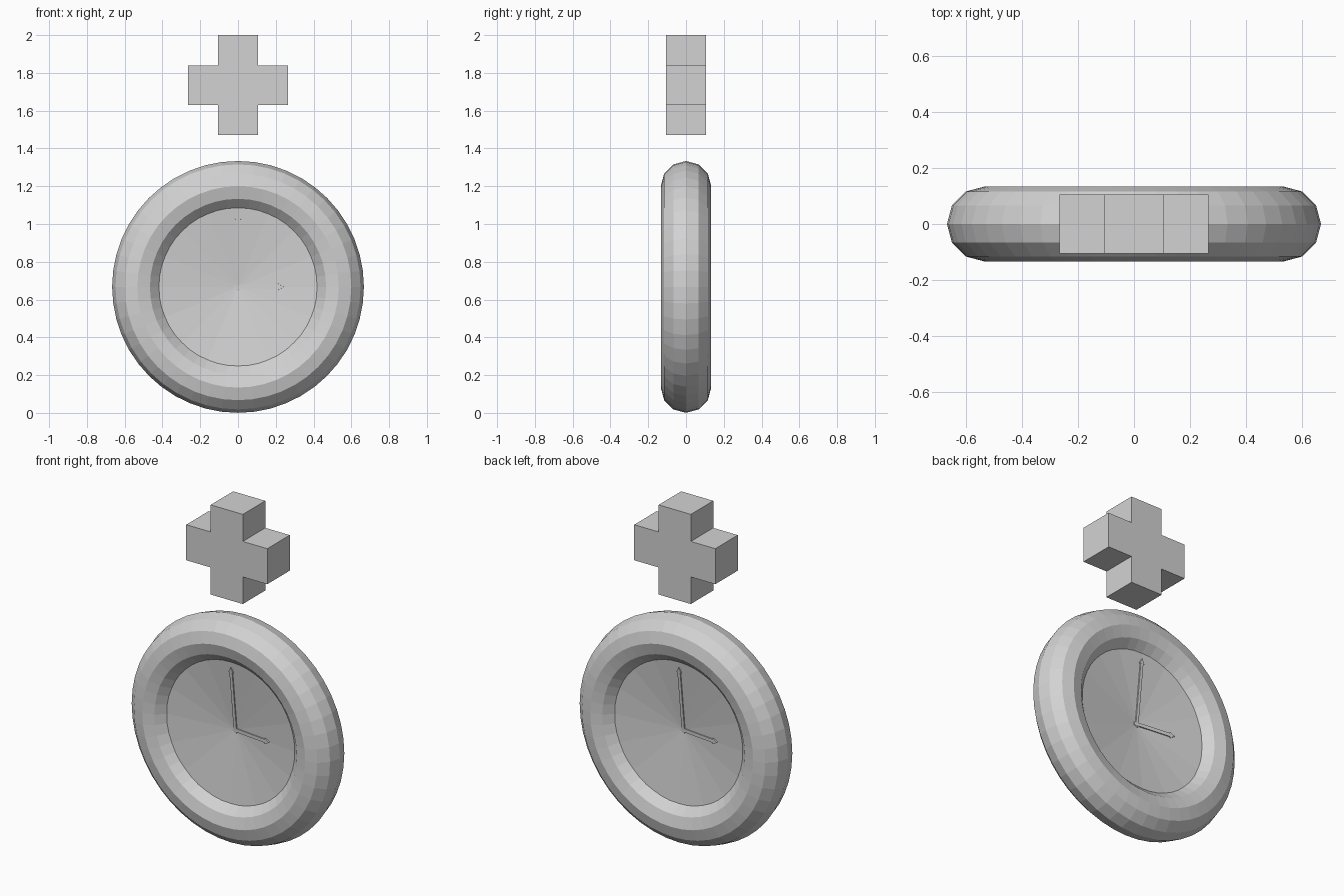
import bpy, bmesh, math
from mathutils import Matrix

cube = bpy.data.objects.get("Cube")
if cube:
    bpy.data.objects.remove(cube, do_unlink=True)

grey = bpy.data.materials.new("plain grey")
grey.use_nodes = True
colour = (0.65, 0.65, 0.65, 1)
grey.diffuse_color = colour
grey.node_tree.nodes["Principled BSDF"].inputs["Base Color"].default_value = colour

CENTRE = Matrix.Translation((0, 0, 0.667))
RING, TUBE = 0.533, 0.1335       # ring radius and tube radius
HUB, RIM, RIM_Y = 0.02, 0.44, 0.07
TILT = math.atan((RIM_Y - HUB) / RIM)


def finish(name, bm, matrix):
    bmesh.ops.recalc_face_normals(bm, faces=bm.faces)
    mesh = bpy.data.meshes.new(name)
    bm.to_mesh(mesh)
    bm.free()
    mesh.materials.append(grey)
    obj = bpy.data.objects.new(name, mesh)
    obj.matrix_world = matrix
    bpy.context.collection.objects.link(obj)
    return obj


def prism(name, outline, y0, y1, matrix):
    """Extrude an x-z outline from y0 to y1."""
    bm = bmesh.new()
    face = bm.faces.new([bm.verts.new((x, y0, z)) for x, z in outline])
    moved = bmesh.ops.extrude_face_region(bm, geom=[face], use_keep_orig=True)["geom"]
    for v in moved:
        if isinstance(v, bmesh.types.BMVert):
            v.co.y = y1
    return finish(name, bm, matrix)


def revolve(name, profile, steps, closed, matrix):
    """Spin an (r, y) profile about the y axis."""
    bm = bmesh.new()
    verts = [bm.verts.new((r, y, 0)) for r, y in profile]
    pairs = list(zip(verts, verts[1:] + verts[:1]))
    edges = [bm.edges.new(p) for p in (pairs if closed else pairs[:-1])]
    bmesh.ops.spin(bm, geom=verts + edges, cent=(0, 0, 0), axis=(0, 1, 0),
                   angle=math.tau, steps=steps)
    bmesh.ops.remove_doubles(bm, verts=bm.verts, dist=0.0005)
    return finish(name, bm, matrix)


# Thick faceted ring
tube = [(RING + TUBE * math.cos(a), TUBE * math.sin(a))
        for a in (math.tau * i / 12 for i in range(12))]
revolve("ring", tube, 48, True, CENTRE)

# Dished face, sunk towards the middle on both sides
dish = [(0, -HUB), (RIM, -RIM_Y), (RIM, RIM_Y), (0, HUB)]
revolve("dial", dish, 16, False, CENTRE)


# Arrow hands lying on the dish, front and back
def arrow(length, half, head):
    top = [(-0.015, half), (length - head, half), (length - head, half * 1.8)]
    return top + [(length, 0)] + [(x, -z) for x, z in reversed(top)]


hands = {"hour_hand": (0.245, 0.01, 0.03, 0), "minute_hand": (0.39, 0.009, 0.03, 90)}
for side, turn in (("front", 0), ("back", math.pi)):
    for name, (length, half, head, angle) in hands.items():
        place = (CENTRE @ Matrix.Rotation(turn, 4, "Z")
                 @ Matrix.Rotation(-math.radians(angle), 4, "Y")
                 @ Matrix.Rotation(-TILT, 4, "Z"))
        prism(f"{side}_{name}", arrow(length, half, head),
              -HUB + 0.004, -HUB - 0.007, place)

# Floating cross above the ring
a, b = 0.105, 0.265
quarter = [(a, b), (a, a), (b, a)]
cross = []
for i in range(4):
    c, s = round(math.cos(i * math.pi / 2)), round(math.sin(i * math.pi / 2))
    cross += [(x * c + z * s, z * c - x * s) for x, z in quarter]
prism("cross", cross, -a, a, Matrix.Translation((0, 0, 2 - b)))
